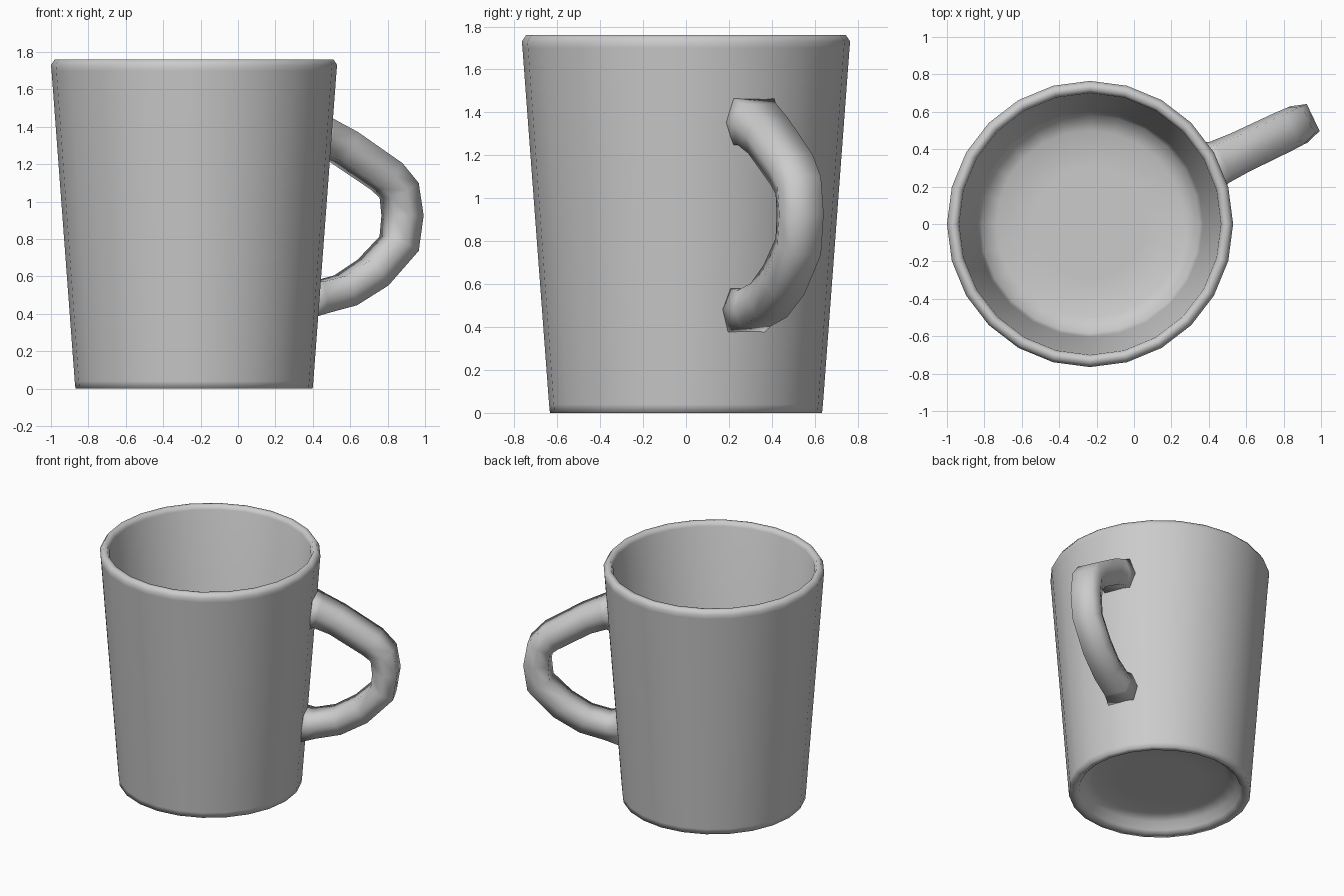
import bpy, bmesh, math
from mathutils import Vector, Matrix

if "Cube" in bpy.data.objects:
    bpy.data.objects.remove(bpy.data.objects["Cube"], do_unlink=True)

AXIS = Vector((-0.235, 0, 0))      # centre line of the cup
SIDES = 24

glaze = bpy.data.materials.new("grey_glaze")
glaze.use_nodes = True
glaze.diffuse_color = (0.6, 0.6, 0.6, 1)
glaze.node_tree.nodes["Principled BSDF"].inputs["Base Color"].default_value = (0.6, 0.6, 0.6, 1)


def loft(name, rings, matrix):
    """Skin closed rings of points, cap both ends and shade smooth."""
    bm = bmesh.new()
    loops = [[bm.verts.new(p) for p in ring] for ring in rings]
    for a, b in zip(loops, loops[1:]):
        n = len(a)
        for i in range(n):
            j = (i + 1) % n
            bm.faces.new((a[i], a[j], b[j], b[i]))
    bm.faces.new(loops[0][::-1])
    bm.faces.new(loops[-1])
    bmesh.ops.recalc_face_normals(bm, faces=bm.faces[:])
    for f in bm.faces:
        f.smooth = True
    mesh = bpy.data.meshes.new(name)
    bm.to_mesh(mesh)
    bm.free()
    mesh.materials.append(glaze)
    obj = bpy.data.objects.new(name, mesh)
    obj.matrix_world = matrix
    bpy.context.collection.objects.link(obj)
    return obj


# Cup: underside recess, foot, outer wall, rim, inner wall, floor (radius, height)
cup_profile = [
    (0.30, 0.10), (0.47, 0.10), (0.54, 0.075), (0.565, 0.02), (0.59, 0.0),
    (0.634, 0.0), (0.638, 0.04), (0.762, 1.70), (0.765, 1.73),
    (0.745, 1.76), (0.715, 1.76), (0.70, 1.73),
    (0.605, 0.26), (0.585, 0.20), (0.50, 0.16), (0.30, 0.16),
]


def circle(r, z):
    steps = [math.tau * i / SIDES for i in range(SIDES)]
    return [Vector((r * math.cos(a), r * math.sin(a), z)) for a in steps]


loft("cup_body", [circle(r, z) for r, z in cup_profile], Matrix.Translation(AXIS))

# Handle: six-sided section along a path (distance from axis, height, scale)
path = [
    (0.70, 1.355, 1.35), (0.765, 1.345, 1.12), (0.89, 1.29, 1.05),
    (1.14, 1.135, 1.03), (1.215, 1.06, 1.0), (1.235, 0.925, 1.0),
    (1.215, 0.775, 1.0), (1.06, 0.62, 1.0), (0.897, 0.525, 0.98),
    (0.74, 0.487, 0.98), (0.64, 0.48, 1.2),
]
section = [(0.087, 0.08), (0, 0.108), (-0.087, 0.08),
           (-0.087, -0.08), (0, -0.108), (0.087, -0.08)]
points = [Vector((r, 0, z)) for r, z, s in path]
rings = []
for i, (p, (r, z, s)) in enumerate(zip(points, path)):
    ahead = points[min(i + 1, len(points) - 1)] - p
    behind = p - points[max(i - 1, 0)]
    tangent = (ahead.normalized() + behind.normalized()).normalized()
    outward = Vector((-tangent.z, 0, tangent.x))
    rings.append([p + outward * u * s + Vector((0, v * s, 0)) for u, v in section])

turn = Matrix.Translation(AXIS) @ Matrix.Rotation(math.radians(25.5), 4, 'Z')
loft("handle", rings, turn)
